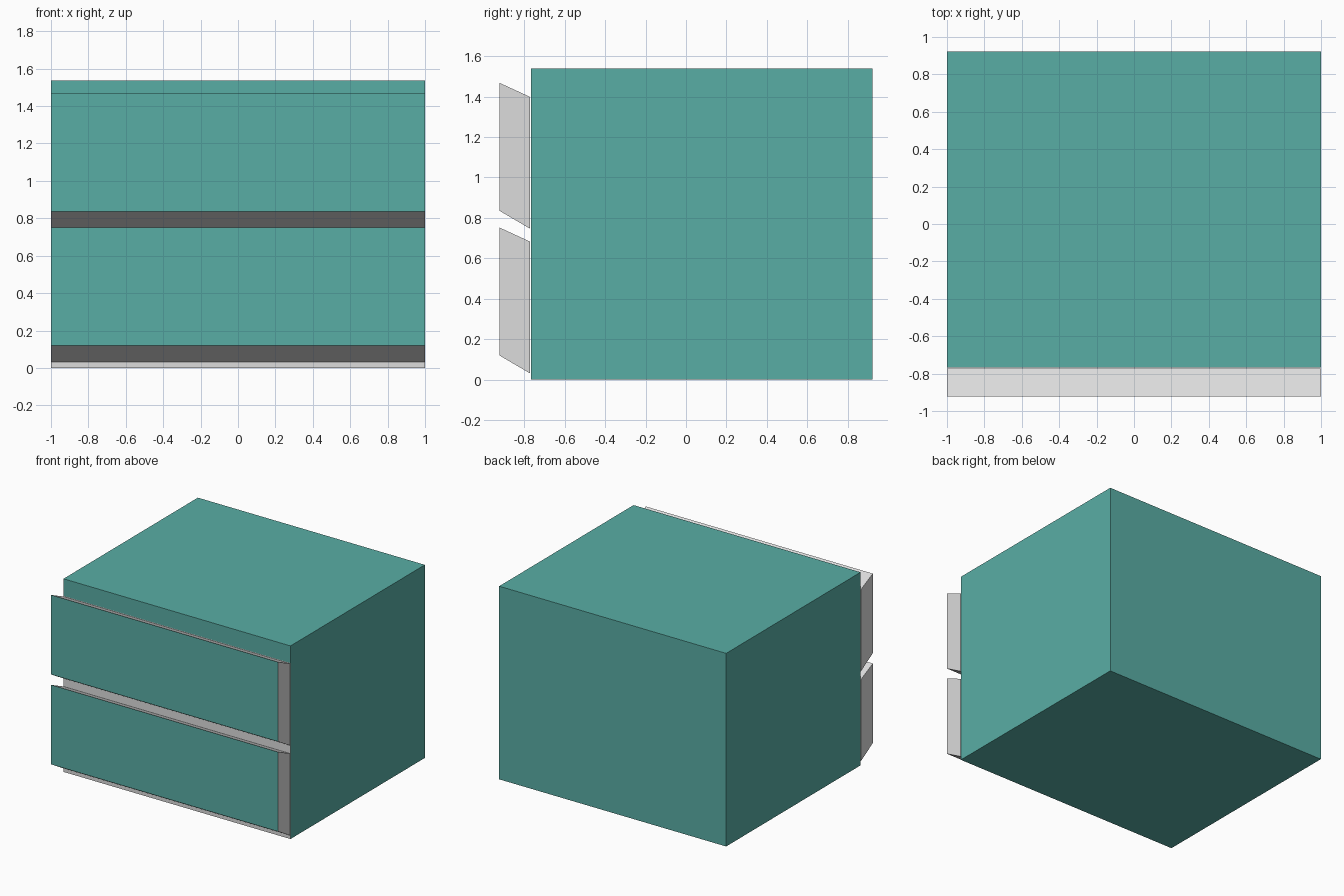
import bpy, bmesh

if "Cube" in bpy.data.objects:
    bpy.data.objects.remove(bpy.data.objects["Cube"])


def srgb(r, g, b):
    def lin(c):
        c /= 255
        return c / 12.92 if c <= 0.04045 else ((c + 0.055) / 1.055) ** 2.4
    return (lin(r), lin(g), lin(b), 1)


def material(name, colour):
    m = bpy.data.materials.new(name)
    m.diffuse_color = colour
    m.use_nodes = True
    m.node_tree.nodes["Principled BSDF"].inputs["Base Color"].default_value = m.diffuse_color
    return m


teal = material("teal paint", srgb(89, 174, 165))
grey = material("light grey", srgb(220, 220, 220))


def prism(name, profile, is_grey):
    """Extrude a (y, z) profile across the full width; colour faces by rule."""
    bm = bmesh.new()
    base = bm.faces.new([bm.verts.new((-1, y, z)) for y, z in profile])
    new = bmesh.ops.extrude_face_region(bm, geom=[base])["geom"]
    bmesh.ops.translate(bm, vec=(2, 0, 0),
                        verts=[v for v in new if isinstance(v, bmesh.types.BMVert)])
    bmesh.ops.recalc_face_normals(bm, faces=bm.faces)
    for f in bm.faces:
        f.material_index = int(is_grey(f))
    me = bpy.data.meshes.new(name)
    bm.to_mesh(me)
    bm.free()
    me.materials.append(teal)
    me.materials.append(grey)
    ob = bpy.data.objects.new(name, me)
    bpy.context.collection.objects.link(ob)
    return ob


# Cabinet body: the front is grey behind the drawers, teal above them
prism("cabinet_body",
      [(-0.768, 0), (0.923, 0), (0.923, 1.538), (-0.768, 1.538), (-0.768, 1.402)],
      lambda f: f.normal.y < -0.9 and f.calc_center_median().z < 1.3)

# Two slanted drawers: teal fronts, grey everywhere else
for name, z in (("lower_drawer", 0.0), ("upper_drawer", 0.716)):
    prism(name,
          [(-0.923, z + 0.119), (-0.773, z + 0.031),
           (-0.773, z + 0.683), (-0.923, z + 0.752)],
          lambda f: f.normal.y > -0.9)
